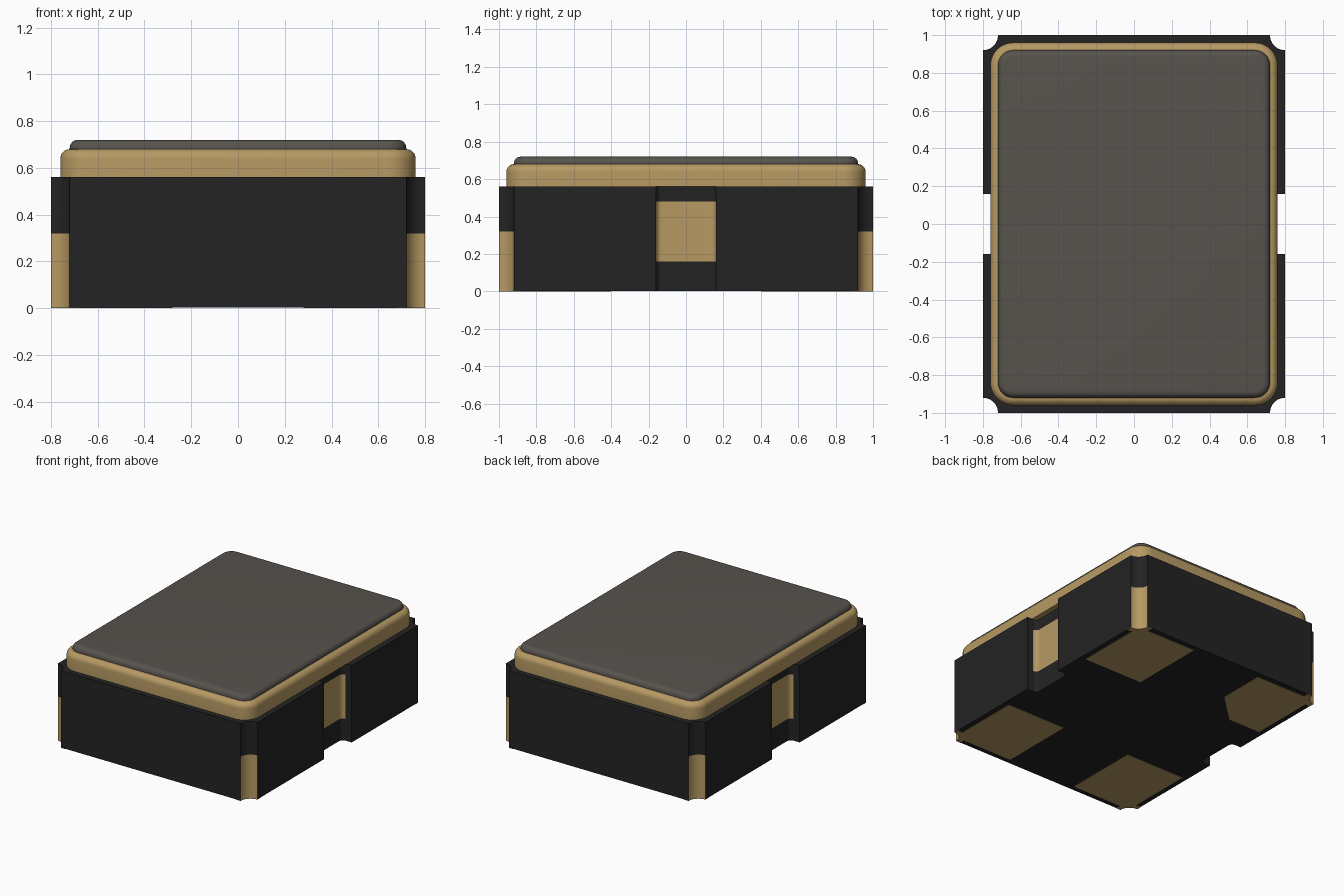
import bpy, bmesh, math

if "Cube" in bpy.data.objects:
    bpy.data.objects.remove(bpy.data.objects["Cube"])


def material(name, rgb):
    m = bpy.data.materials.new(name)
    m.diffuse_color = (*rgb, 1)
    m.use_nodes = True
    m.node_tree.nodes["Principled BSDF"].inputs["Base Color"].default_value = m.diffuse_color
    return m


BLACK = material("black ceramic", (0.017, 0.017, 0.017))
GOLD = material("gold plating", (0.47, 0.32, 0.125))
GREY = material("grey metal", (0.095, 0.086, 0.076))


def arc(cx, cy, r, a0, a1, n=10):
    angles = [math.radians(a0 + (a1 - a0) * i / n) for i in range(n + 1)]
    return [(cx + r * math.cos(a), cy + r * math.sin(a)) for a in angles]


def loft(name, layers, mats, rule=None):
    """Stack counter-clockwise outlines given as (points, z) and cap both ends."""
    bm = bmesh.new()
    rings = [[bm.verts.new((x, y, z)) for x, y in pts] for pts, z in layers]
    n = len(rings[0])
    for low, high in zip(rings, rings[1:]):
        for i in range(n):
            j = (i + 1) % n
            f = bm.faces.new((low[i], low[j], high[j], high[i]))
            if rule and rule(f.calc_center_median()):
                f.material_index = 1
    bm.faces.new(rings[0][::-1])
    bm.faces.new(rings[-1])
    mesh = bpy.data.meshes.new(name)
    bm.to_mesh(mesh)
    bm.free()
    for m in mats:
        mesh.materials.append(m)
    ob = bpy.data.objects.new(name, mesh)
    bpy.context.collection.objects.link(ob)
    bpy.ops.object.select_all(action='DESELECT')
    bpy.context.view_layer.objects.active = ob
    ob.select_set(True)
    bpy.ops.object.shade_smooth_by_angle(angle=math.radians(30))
    return ob


def rounded_rect(hx, hy, r):
    cx, cy = hx - r, hy - r
    return (arc(cx, cy, r, 0, 90) + arc(-cx, cy, r, 90, 180)
            + arc(-cx, -cy, r, 180, 270) + arc(cx, -cy, r, 270, 360))


def rounded_slab(name, hx, hy, r, z0, z1, edge, mat):
    layers = [(rounded_rect(hx, hy, r), z0)]
    for i in range(7):
        a = math.pi / 2 * i / 6
        inset = edge * (1 - math.cos(a))
        layers.append((rounded_rect(hx - inset, hy - inset, r - inset),
                       z1 - edge + edge * math.sin(a)))
    return loft(name, layers, [mat])


# Ceramic body with round corner grooves and a filleted slot in each long side
F = 0.03
half = (arc(0.8, -1, 0.08, 180, 90)
        + [(0.8, -0.16)]
        + arc(0.72 + F, -0.16 + F, F, 270, 180, 6)
        + arc(0.72 + F, 0.16 - F, F, 180, 90, 6)
        + [(0.8, 0.16)]
        + arc(0.8, 1, 0.08, 270, 180))
outline = half + [(-x, -y) for x, y in half]


def plated(c):
    corner = abs(c.y) > 0.9 and abs(c.x) > 0.7 and c.z < 0.32
    slot = abs(c.y) < 0.161 and abs(c.x) < 0.76 and 0.16 < c.z < 0.48
    return corner or slot


loft("body", [(outline, z) for z in (0.002, 0.16, 0.32, 0.48, 0.56)],
     [BLACK, GOLD], plated)

# Seal ring and lid
rounded_slab("seal_ring", 0.76, 0.96, 0.12, 0.56, 0.68, 0.04, GOLD)
rounded_slab("lid", 0.72, 0.92, 0.08, 0.68, 0.72, 0.035, GREY)

# Contact pads joined to the corner grooves, one with a cut inner corner
for sx, sy, label in ((1, 1, "back_right"), (-1, 1, "back_left"),
                      (1, -1, "front_right"), (-1, -1, "front_left")):
    inner = [(0.28, 0.61), (0.5, 0.4)] if label == "back_left" else [(0.28, 0.4)]
    pts = (inner + [(0.76, 0.4), (0.76, 0.887), (0.8, 0.88)]
           + arc(0.8, 1, 0.08, 270, 180)
           + [(0.68, 1), (0.687, 0.96), (0.28, 0.96)])
    pts = [(x * sx, y * sy) for x, y in pts]
    if sx * sy < 0:
        pts.reverse()
    loft("pad_" + label, [(pts, 0), (pts, 0.004)], [GOLD])
